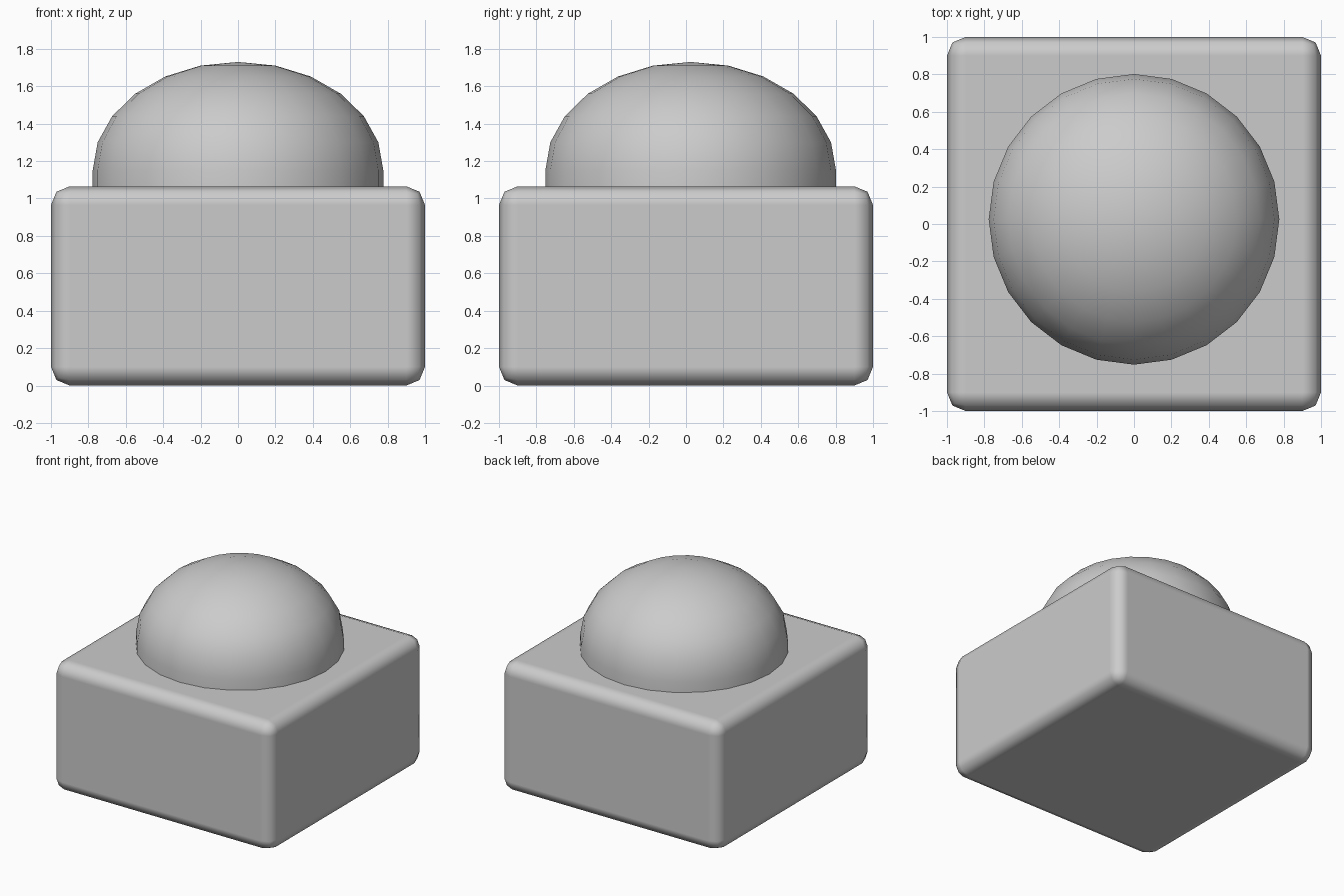
import bpy, bmesh

if "Cube" in bpy.data.objects:
    bpy.data.objects.remove(bpy.data.objects["Cube"])


def finish(bm, name):
    mesh = bpy.data.meshes.new(name)
    bm.to_mesh(mesh)
    bm.free()
    for poly in mesh.polygons:
        poly.use_smooth = True
    obj = bpy.data.objects.new(name, mesh)
    bpy.context.collection.objects.link(obj)
    return obj


# Base block with rounded edges
HEIGHT = 1.065
bm = bmesh.new()
bmesh.ops.create_cube(bm, size=1)
for v in bm.verts:
    v.co.x *= 2
    v.co.y *= 2
    v.co.z = (v.co.z + 0.5) * HEIGHT
base = finish(bm, "base_block")
bevel = base.modifiers.new("rounded_edges", 'BEVEL')
bevel.width = 0.1
bevel.segments = 2
bevel.harden_normals = True

# Push button dome: squashed half sphere with a short straight skirt
RADIUS, RISE, EQUATOR, SKIRT = 0.777, 0.58, 1.15, 1.0
bm = bmesh.new()
bmesh.ops.create_uvsphere(bm, u_segments=24, v_segments=12, radius=1)
bmesh.ops.delete(bm, geom=[v for v in bm.verts if v.co.z < -0.01], context='VERTS')
for v in bm.verts:
    v.co.x *= RADIUS
    v.co.y = v.co.y * RADIUS + 0.025
    v.co.z = EQUATOR + v.co.z * RISE
rim = [e for e in bm.edges if e.is_boundary]
skirt = bmesh.ops.extrude_edge_only(bm, edges=rim)
for v in skirt["geom"]:
    if isinstance(v, bmesh.types.BMVert):
        v.co.z = SKIRT
bmesh.ops.recalc_face_normals(bm, faces=bm.faces)
finish(bm, "button_dome")
